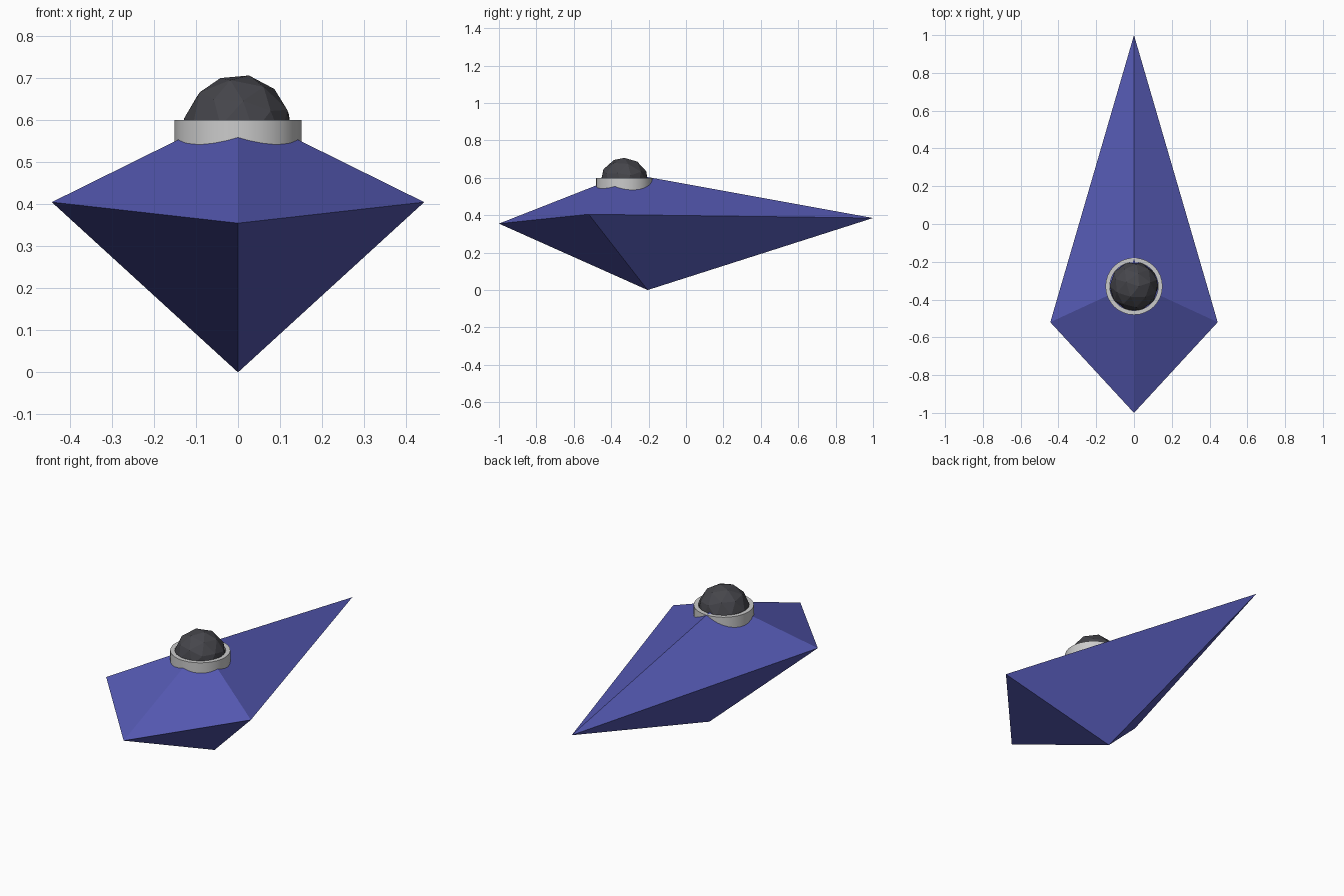
import bpy, bmesh, math
from mathutils import Vector, Matrix

if "Cube" in bpy.data.objects:
    bpy.data.objects.remove(bpy.data.objects["Cube"])


def paint(obj, name, color):
    mat = bpy.data.materials.new(name)
    mat.diffuse_color = (*color, 1)
    mat.use_nodes = True
    mat.node_tree.nodes["Principled BSDF"].inputs["Base Color"].default_value = mat.diffuse_color
    obj.data.materials.append(mat)


def add_object(name, bm):
    bmesh.ops.recalc_face_normals(bm, faces=bm.faces)
    mesh = bpy.data.meshes.new(name)
    bm.to_mesh(mesh)
    bm.free()
    obj = bpy.data.objects.new(name, mesh)
    bpy.context.collection.objects.link(obj)
    return obj


# Hull: faceted kite with a top peak and a bottom keel point
bm = bmesh.new()
rim = [bm.verts.new(p) for p in
       [(0, -1, 0.355), (0.443, -0.52, 0.405), (0, 1, 0.385), (-0.443, -0.52, 0.405)]]
for tip in [(0, -0.315, 0.624), (0, -0.205, 0)]:
    v = bm.verts.new(tip)
    for i in range(4):
        bm.faces.new((rim[i], rim[(i + 1) % 4], v))
hull = add_object("hull", bm)
paint(hull, "hull_blue", (0.09, 0.1, 0.45))

# Collar: flat-topped tube sunk into the hull
bm = bmesh.new()
center = Vector((0, -0.33, 0))
profile = [(0.151, 0.52), (0.151, 0.6), (0.128, 0.6), (0.128, 0.52)]
n = 32
rings = []
for i in range(n):
    a = math.tau * i / n
    rings.append([bm.verts.new(center + Vector((r * math.cos(a), r * math.sin(a), z)))
                  for r, z in profile])
for i in range(n):
    a, b = rings[i], rings[(i + 1) % n]
    for k in range(4):
        bm.faces.new((a[k], b[k], b[(k + 1) % 4], a[(k + 1) % 4]))
collar = add_object("collar", bm)
bpy.context.view_layer.objects.active = collar
collar.select_set(True)
bpy.ops.object.shade_smooth_by_angle()

# Dome: low-poly ball sitting in the collar
bm = bmesh.new()
bmesh.ops.create_icosphere(bm, subdivisions=2, radius=0.131,
                           matrix=Matrix.Translation((0, -0.33, 0.578))
                           @ Matrix.Rotation(0.2, 4, 'Y') @ Matrix.Rotation(0.3, 4, 'Z'))
dome = add_object("dome", bm)
paint(dome, "dome_dark", (0.06, 0.06, 0.07))
